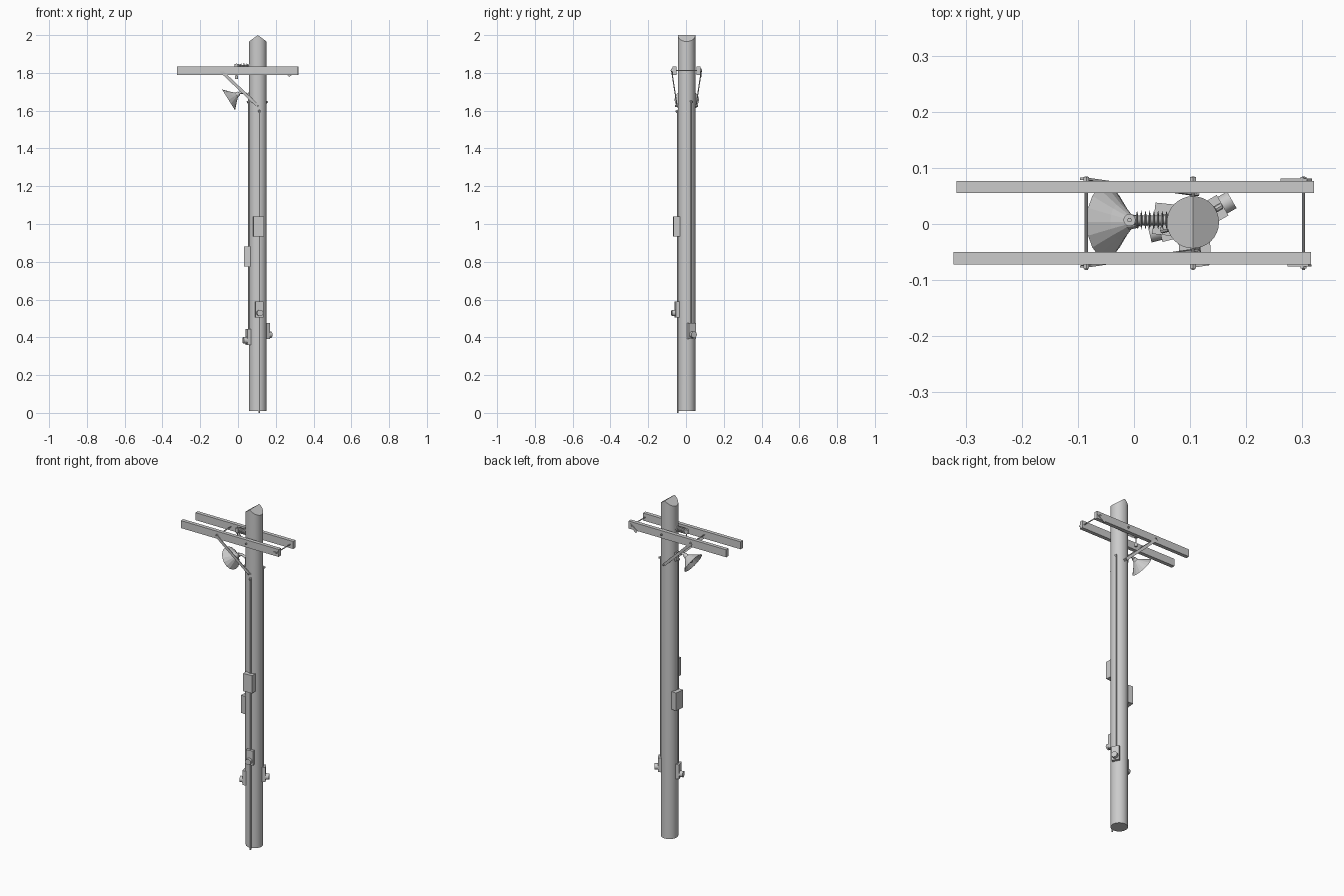
import bpy, bmesh, math
from mathutils import Vector, Matrix

if "Cube" in bpy.data.objects:
    bpy.data.objects.remove(bpy.data.objects["Cube"])

PX, PY, PR = 0.105, 0.003, 0.0465   # pole axis and radius


def finish(bm, name, smooth=True):
    bmesh.ops.recalc_face_normals(bm, faces=bm.faces)
    me = bpy.data.meshes.new(name)
    bm.to_mesh(me)
    bm.free()
    ob = bpy.data.objects.new(name, me)
    bpy.context.collection.objects.link(ob)
    if smooth:
        bpy.ops.object.select_all(action='DESELECT')
        bpy.context.view_layer.objects.active = ob
        ob.select_set(True)
        bpy.ops.object.shade_smooth_by_angle(angle=math.radians(35))
    return ob


def box(name, lo, hi, mat=None):
    lo, hi = Vector(lo), Vector(hi)
    bm = bmesh.new()
    bmesh.ops.create_cube(bm, size=1)
    for v in bm.verts:
        v.co = (lo + hi) / 2 + v.co * (hi - lo)
    if mat:
        bm.transform(mat)
    return finish(bm, name, False)


def aim(origin, direction):
    q = Vector(direction).to_track_quat('Z', 'Y')
    return Matrix.Translation(origin) @ q.to_matrix().to_4x4()


def rod(name, a, b, r, seg=10):
    a, b = Vector(a), Vector(b)
    bm = bmesh.new()
    bmesh.ops.create_cone(bm, cap_ends=True, segments=seg, radius1=r, radius2=r, depth=(b - a).length)
    bm.transform(aim((a + b) / 2, b - a))
    return finish(bm, name)


def lathe(name, profile, mat, seg=16, smooth=True):
    bm = bmesh.new()
    vs = [bm.verts.new((r, 0, z)) for r, z in profile]
    es = [bm.edges.new(p) for p in zip(vs, vs[1:])]
    bmesh.ops.spin(bm, geom=vs + es, axis=(0, 0, 1), cent=(0, 0, 0), angle=math.tau, steps=seg)
    bmesh.ops.remove_doubles(bm, verts=bm.verts, dist=1e-5)
    bm.transform(mat)
    return finish(bm, name, smooth)


def tube(name, pts, r):
    cu = bpy.data.curves.new(name, 'CURVE')
    cu.dimensions = '3D'
    cu.bevel_depth, cu.bevel_resolution, cu.use_fill_caps = r, 2, True
    sp = cu.splines.new('BEZIER')
    sp.bezier_points.add(len(pts) - 1)
    sp.resolution_u = 5
    for bp, p in zip(sp.bezier_points, pts):
        bp.co = p
        bp.handle_left_type = bp.handle_right_type = 'AUTO'
    ob = bpy.data.objects.new(name, cu)
    bpy.context.collection.objects.link(ob)
    return ob


def radial(deg):
    # local +x points out of the pole at the given angle
    return Matrix.Translation((PX, PY, 0)) @ Matrix.Rotation(math.radians(deg), 4, 'Z')


# pole with a gabled top
bm = bmesh.new()
bmesh.ops.create_cone(bm, cap_ends=True, segments=32, radius1=PR, radius2=PR, depth=2.02,
                      matrix=Matrix.Translation((PX, PY, 1.02)))
for s in (-1, 1):
    cut = bmesh.ops.bisect_plane(bm, geom=bm.verts[:] + bm.edges[:] + bm.faces[:],
                                 plane_co=(PX, PY, 2.0), plane_no=(s * 0.034, 0, PR), clear_outer=True)
    edges = [e for e in cut['geom_cut'] if isinstance(e, bmesh.types.BMEdge)]
    bmesh.ops.holes_fill(bm, edges=[e for e in bm.edges if e.is_boundary] or edges, sides=0)
finish(bm, 'pole')

# pair of crossarms, tie rods, bolts and braces
box('crossarm_front', (-0.322, -0.072, 1.79), (0.315, -0.05, 1.834))
box('crossarm_back', (-0.316, 0.055, 1.79), (0.321, 0.077, 1.834))
for x in (-0.085, 0.105, 0.302):
    rod('tie_rod', (x, -0.082, 1.812), (x, 0.085, 1.812), 0.003)
    for y, s in ((-0.072, -1), (0.077, 1)):
        rod('bolt_nut', (x, y, 1.812), (x, y + s * 0.007, 1.812), 0.006, 6)


def brace(name, a, b):
    a, b = Vector(a), Vector(b)
    d = (b - a).normalized()
    side = d.cross(Vector((0, 1, 0))).normalized()
    m = Matrix((side, side.cross(d) * -1, d)).transposed().to_4x4()
    m.translation = a
    box(name, (-0.008, -0.002, -0.008), (0.008, 0.002, (b - a).length + 0.008), m)


brace('brace_front', (-0.085, -0.075, 1.805), (0.105, -0.047, 1.625))
brace('brace_back', (-0.085, 0.08, 1.805), (0.105, 0.053, 1.625))
brace('broken_brace_back', (0.306, 0.079, 1.813), (0.272, 0.079, 1.789))
brace('broken_brace_front', (0.306, -0.074, 1.812), (0.284, -0.074, 1.804))
rod('brace_bolt', (0.105, -0.058, 1.625), (0.105, 0.064, 1.625), 0.005, 6)

# ribbed strain insulator along x with an end clevis
prof = [(0, -0.005), (0.008, -0.005)]
for i in range(8):
    z = 0.002 + i * 0.0075
    prof += [(0.008, z), (0.017, z + 0.002), (0.008, z + 0.004)]
prof += [(0.008, 0.066), (0, 0.066)]
lathe('insulator', prof, aim((0.062, 0.007, 1.835), (-1, 0, 0)), 16)
rod('insulator_clevis', (-0.008, 0.007, 1.822), (-0.008, 0.007, 1.846), 0.011, 12)
rod('clevis_pin', (-0.008, 0.007, 1.768), (-0.008, 0.007, 1.85), 0.004)
rod('clevis_foot', (-0.008, 0.007, 1.768), (-0.008, 0.007, 1.785), 0.008, 12)

# lamp shade, bulb and bent arm
lamp = aim((-0.05, 0.004, 1.657), (0.85, 0, 0.53))
lathe('lamp_shade', [(0, 0.066), (0.011, 0.066), (0.014, 0.05), (0.033, 0.03), (0.065, 0),
                     (0.062, 0), (0.031, 0.027), (0.012, 0.046), (0, 0.046)], lamp, 16, False)
lathe('lamp_bulb', [(0, 0.006), (0.009, 0.01), (0.012, 0.018), (0.009, 0.027), (0.006, 0.046)], lamp, 12)
tube('lamp_arm', [(0.0, 0.004, 1.689), (0.016, 0.004, 1.696), (0.036, 0.004, 1.692), (0.065, 0.004, 1.668)], 0.007)
box('lamp_mount', (0.052, -0.01, 1.645), (0.064, 0.018, 1.695))

# plain junction boxes
for name, deg, z0, z1 in (('front_box', -86, 0.935, 1.04), ('left_box', 174, 0.775, 0.88)):
    box(name, (0.035, -0.028, z0), (0.07, 0.028, z1), radial(deg))

# meters: back plate with a round dial, each fed by a conduit
for side, deg, z0, lo, hi in (('front', -81, 0.505, 0.0, 1.6), ('left', 194, 0.36, 0.4, 1.65),
                              ('right', 30, 0.39, 0.42, 1.65)):
    m = radial(deg)
    box(side + '_meter_plate', (0.035, -0.021, z0), (0.061, 0.021, z0 + 0.085), m)
    rod(side + '_meter_dial', m @ Vector((0.058, 0, z0 + 0.024)), m @ Vector((0.08, 0, z0 + 0.024)), 0.017, 16)
    rod(side + '_conduit', m @ Vector((0.048, 0, lo)), m @ Vector((0.048, 0, hi)), 0.0045, 8)
    rod(side + '_conduit_cap', m @ Vector((0.045, 0, hi)), m @ Vector((0.058, 0, hi - 0.006)), 0.006, 8)
